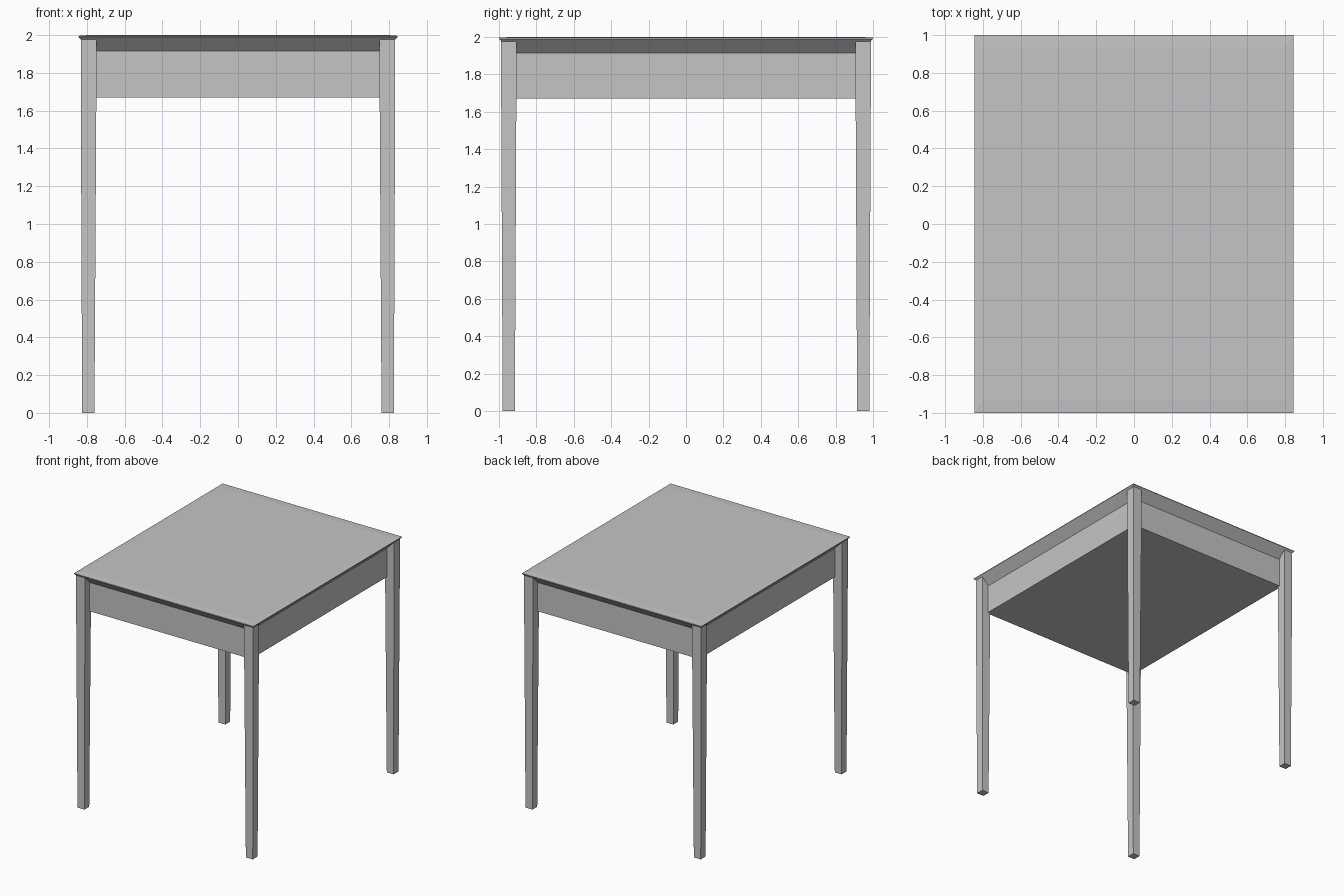
import bpy
import bmesh

cube = bpy.data.objects.get("Cube")
if cube:
    bpy.data.objects.remove(cube, do_unlink=True)

grey = bpy.data.materials.new("plain grey")
grey.use_nodes = True
COLOUR = (0.56, 0.56, 0.56, 1)
grey.diffuse_color = COLOUR
grey.node_tree.nodes["Principled BSDF"].inputs["Base Color"].default_value = COLOUR


def loft(name, rings):
    """Join stacked rectangles (x0, x1, y0, y1, z) into a closed solid."""
    bm = bmesh.new()
    loops = []
    for x0, x1, y0, y1, z in rings:
        corners = ((x0, y0), (x1, y0), (x1, y1), (x0, y1))
        loops.append([bm.verts.new((x, y, z)) for x, y in corners])
    for low, high in zip(loops, loops[1:]):
        for i in range(4):
            j = (i + 1) % 4
            bm.faces.new((low[i], low[j], high[j], high[i]))
    bm.faces.new(loops[0][::-1])
    bm.faces.new(loops[-1])
    bmesh.ops.recalc_face_normals(bm, faces=bm.faces)
    mesh = bpy.data.meshes.new(name)
    bm.to_mesh(mesh)
    bm.free()
    mesh.materials.append(grey)
    obj = bpy.data.objects.new(name, mesh)
    bpy.context.collection.objects.link(obj)
    return obj


def centred(half_x, half_y, z):
    return (-half_x, half_x, -half_y, half_y, z)


# Closed apron box flaring out to a thin-edged top
loft("table_top_and_apron", [
    centred(0.77, 0.925, 1.67),
    centred(0.77, 0.925, 1.915),
    centred(0.845, 1.0, 1.99),
    centred(0.845, 1.0, 1.996),
    centred(0.80, 0.935, 2.0),
])

# Four slightly tapered legs, one at each corner
for side, sx in (("right", -1), ("left", 1)):
    for end, sy in (("front", -1), ("back", 1)):
        rings = []
        for inner_x, outer_x, inner_y, outer_y, z in (
                (0.76, 0.825, 0.915, 0.98, 0),
                (0.75, 0.832, 0.907, 0.988, 1.67),
                (0.75, 0.832, 0.907, 0.988, 1.982)):
            rings.append((*sorted((sx * inner_x, sx * outer_x)),
                          *sorted((sy * inner_y, sy * outer_y)), z))
        loft(f"{end}_{side}_leg", rings)
